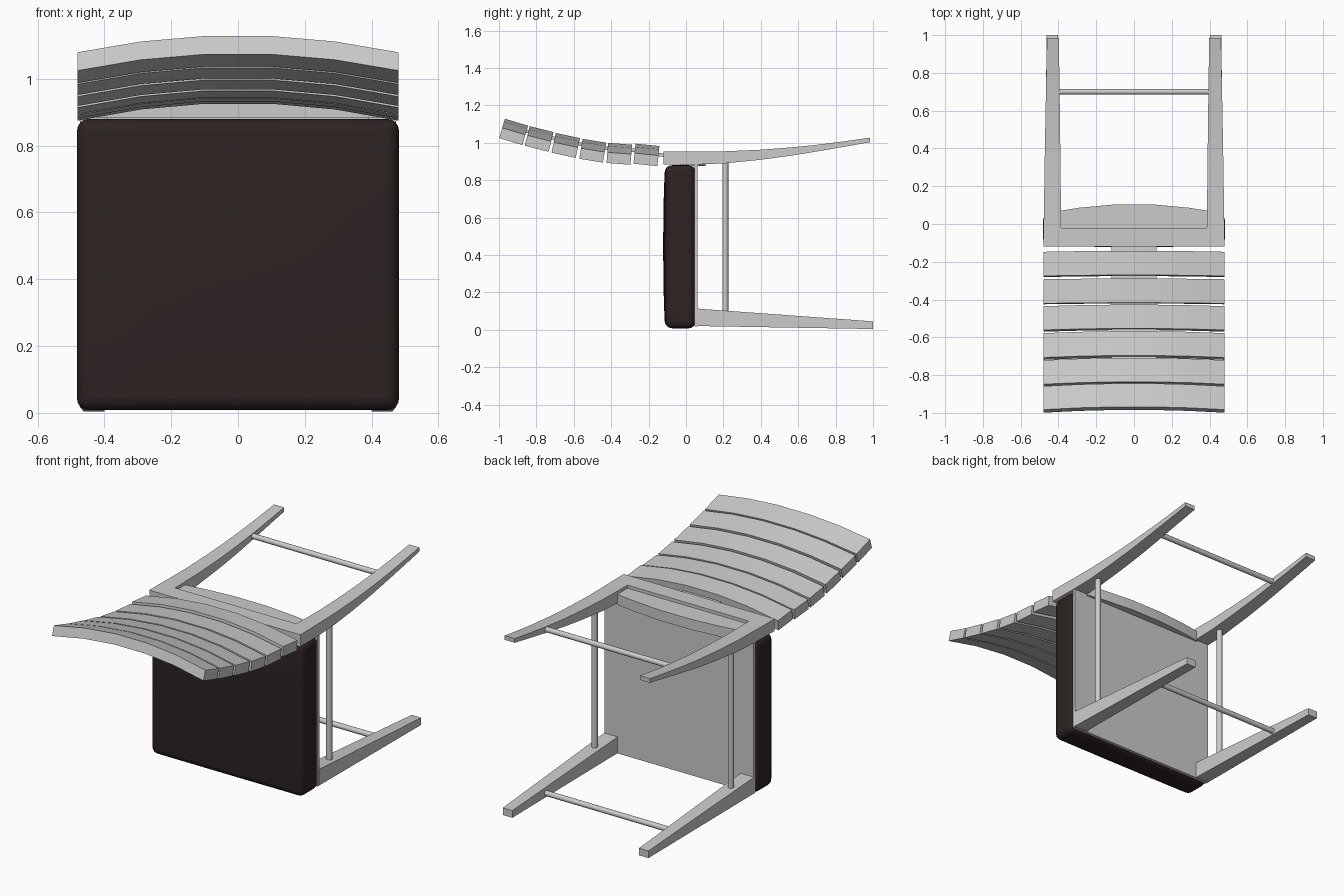
import bpy, bmesh, math
from mathutils import Vector

if "Cube" in bpy.data.objects:
    bpy.data.objects.remove(bpy.data.objects["Cube"])


def material(name, col):
    m = bpy.data.materials.new(name)
    m.diffuse_color = (*col, 1)
    m.use_nodes = True
    m.node_tree.nodes["Principled BSDF"].inputs["Base Color"].default_value = m.diffuse_color
    return m


GREY = material("light grey", (0.6, 0.6, 0.6))
BROWN = material("dark brown", (0.026, 0.016, 0.016))


def finish(name, bm, mat, angle=35):
    bmesh.ops.recalc_face_normals(bm, faces=bm.faces[:])
    me = bpy.data.meshes.new(name)
    bm.to_mesh(me)
    bm.free()
    me.materials.append(mat)
    ob = bpy.data.objects.new(name, me)
    bpy.context.collection.objects.link(ob)
    bpy.ops.object.select_all(action='DESELECT')
    ob.select_set(True)
    bpy.context.view_layer.objects.active = ob
    bpy.ops.object.shade_smooth_by_angle(angle=math.radians(angle))
    return ob


def loft(name, rings, mat, angle=35):
    """Skin a list of four-point rings and cap both ends."""
    bm = bmesh.new()
    vs = [[bm.verts.new(p) for p in r] for r in rings]
    for a, b in zip(vs, vs[1:]):
        for i in range(len(a)):
            j = (i + 1) % len(a)
            bm.faces.new((a[i], a[j], b[j], b[i]))
    bm.faces.new(vs[0])
    bm.faces.new(vs[-1])
    return finish(name, bm, mat, angle)


def box(name, x0, x1, y0, y1, z0, z1, mat):
    return loft(name, [[(x, y0, z0), (x, y1, z0), (x, y1, z1), (x, y0, z1)] for x in (x0, x1)], mat)


def rod(name, a, b, r):
    a, b = Vector(a), Vector(b)
    bm = bmesh.new()
    bmesh.ops.create_cone(bm, cap_ends=True, segments=12, radius1=r, radius2=r, depth=(b - a).length)
    bm.transform((b - a).to_track_quat('Z', 'Y').to_matrix().to_4x4())
    bmesh.ops.translate(bm, vec=(a + b) / 2, verts=bm.verts[:])
    return finish(name, bm, GREY, 50)


# Cushion: rounded block with a slightly domed face towards -y
cushion = box("seat_cushion", -0.482, 0.482, -0.108, 0.05, 0.008, 0.88, BROWN)
bm = bmesh.new()
bm.from_mesh(cushion.data)
bmesh.ops.bevel(bm, geom=bm.edges[:], offset=0.035, segments=4, profile=0.5, affect='EDGES')
bmesh.ops.subdivide_edges(bm, edges=[e for e in bm.edges if e.calc_length() > 0.3], cuts=8, use_grid_fill=True)
for v in bm.verts:
    if v.co.y < 0:
        k = (1 - (v.co.x / 0.482) ** 2) * (1 - ((v.co.z - 0.444) / 0.437) ** 2)
        v.co.y -= 0.014 * max(k, 0) ** 0.5 * min(1, -v.co.y / 0.1)
bm.to_mesh(cushion.data)
bm.free()
for p in cushion.data.polygons:
    p.use_smooth = True

# Board under the cushion
box("seat_board", -0.473, 0.473, 0.045, 0.062, 0.018, 0.886, GREY)

# Legs, mirrored left and right; profile rows are (y, z low, z high, x inner, x outer)
FRONT = [(0.06, 0.02, 0.113, 0.39, 0.475), (1.0, 0.004, 0.045, 0.402, 0.462)]
BACK = [(-0.03, 0.884, 0.953, 0.385, 0.479), (0.06, 0.884, 0.953, 0.386, 0.477),
        (0.2, 0.889, 0.954, 0.388, 0.475), (0.39, 0.908, 0.962, 0.39, 0.472),
        (0.55, 0.929, 0.974, 0.392, 0.469), (0.71, 0.955, 0.99, 0.394, 0.466),
        (0.85, 0.979, 1.008, 0.396, 0.463), (0.985, 1.003, 1.027, 0.397, 0.461)]
for s, side in ((-1, "left"), (1, "right")):
    for name, rows in (("front_leg", FRONT), ("back_leg", BACK)):
        loft(name + "_" + side, [[(s * a, y, l), (s * b, y, l), (s * b, y, h), (s * a, y, h)]
                                 for y, l, h, a, b in rows], GREY)
    # Side stretcher joining front and back leg
    rod("side_stretcher_" + side, (s * 0.432, 0.21, 0.08), (s * 0.432, 0.21, 0.905), 0.016)

# Cross stretchers between the paired legs
rod("front_stretcher", (-0.42, 0.7, 0.032), (0.42, 0.7, 0.032), 0.015)
rod("back_stretcher", (-0.42, 0.7, 0.972), (0.42, 0.7, 0.972), 0.015)

# Rear rail and bowed apron between the back legs
box("rear_rail", -0.479, 0.479, -0.12, -0.02, 0.884, 0.953, GREY)
XS = [-0.48, -0.29, -0.1, 0.1, 0.29, 0.48]
bow = lambda x, w: 1 - (x / w) ** 2
loft("rear_apron", [[(x, -0.03, 0.875), (x, 0.07 + 0.036 * bow(x, 0.39), 0.875),
                     (x, 0.07 + 0.036 * bow(x, 0.39), 0.935), (x, -0.03, 0.935)]
                    for x in (-0.39, -0.29, -0.1, 0.1, 0.29, 0.39)], GREY)

# Six bowed backrest slats: lower edge from (y, z) to (y, z) at the slat ends
SLATS = [(-0.999, 1.025, -0.875, 0.988), (-0.862, 0.984, -0.735, 0.952),
         (-0.719, 0.947, -0.59, 0.919), (-0.57, 0.914, -0.444, 0.894),
         (-0.425, 0.892, -0.297, 0.882), (-0.281, 0.888, -0.153, 0.875)]
THICK, BOW = 0.057, 0.053
mids = []
for i, (ya, za, yb, zb) in enumerate(SLATS):
    a, b = Vector((0, ya, za)), Vector((0, yb, zb))
    d = (b - a).normalized()
    n = Vector((0, -d.z, d.y))
    rings = []
    for x in XS:
        o = Vector((x, 0, 0)) + n * BOW * bow(x, 0.48)
        rings.append([a + o, b + o, b + o + n * THICK, a + o + n * THICK])
    loft("back_slat_%d" % (i + 1), rings, GREY)
    mids.append((a + b) / 2 + n * (BOW + THICK * 0.4))

# Thin flat tabs joining neighbouring slats at the middle
mids.append(Vector((0, -0.08, 0.93)))
for i, (p, q) in enumerate(zip(mids, mids[1:])):
    if i == 5:
        p = Vector((0, -0.17, 0.938))
    h = Vector((0, 0, 0.009))
    loft("slat_tab_%d" % (i + 1), [[Vector((x, 0, 0)) + v for v in (p - h, q - h, q + h, p + h)]
                                   for x in (-0.12, 0.12)], GREY)
